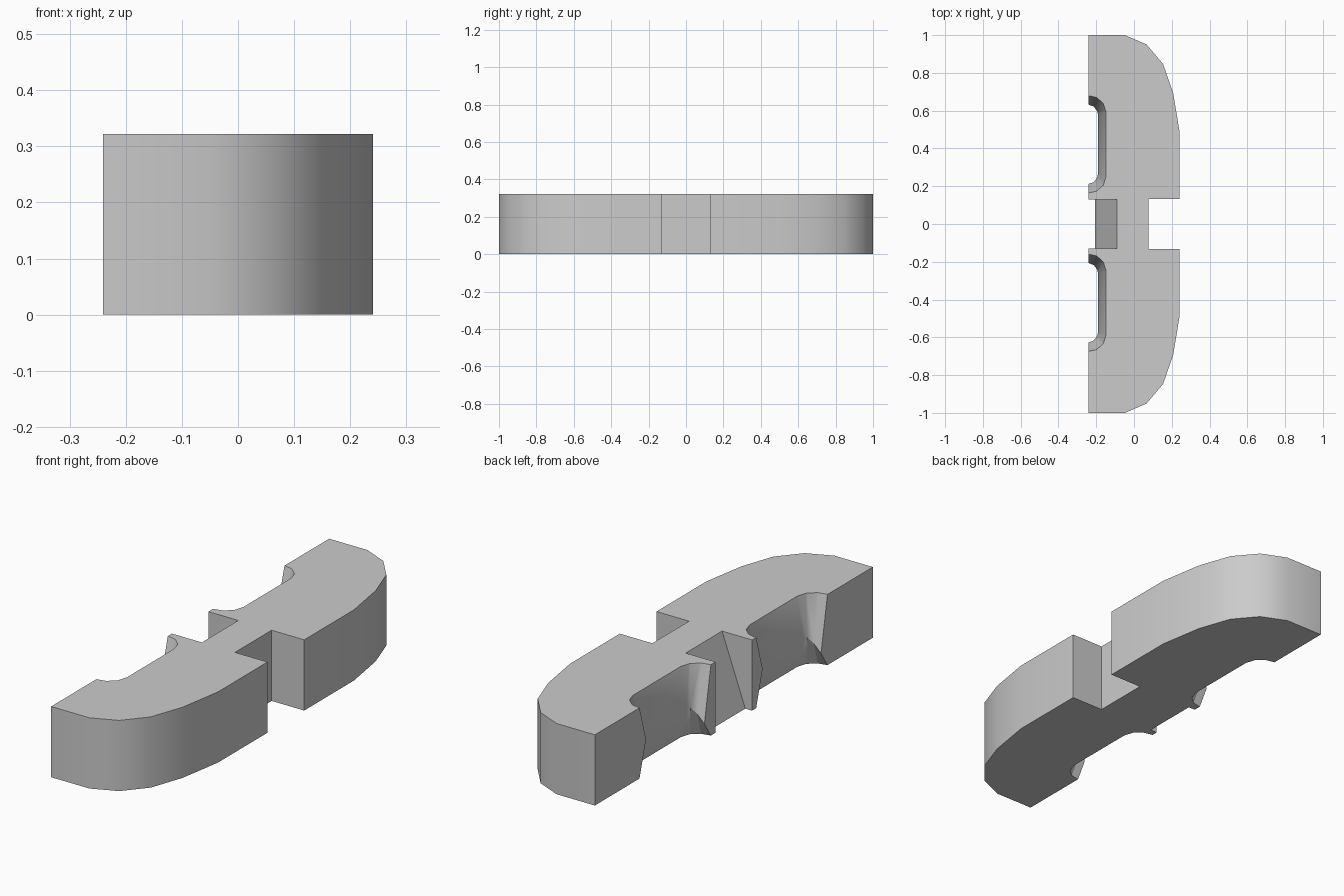
import bpy, bmesh, math

cube = bpy.data.objects.get("Cube")
if cube:
    bpy.data.objects.remove(cube, do_unlink=True)

HEIGHT = 0.322
MID = HEIGHT / 2

grey = bpy.data.materials.new("plain_grey")
grey.use_nodes = True
grey.diffuse_color = (0.6, 0.6, 0.6, 1)
grey.node_tree.nodes["Principled BSDF"].inputs["Base Color"].default_value = (0.6, 0.6, 0.6, 1)


def loft(name, rings):
    """Closed solid skinned through matching rings of points."""
    bm = bmesh.new()
    loops = [[bm.verts.new(p) for p in ring] for ring in rings]
    n = len(loops[0])
    for a, b in zip(loops, loops[1:]):
        for i in range(n):
            j = (i + 1) % n
            bm.faces.new((a[i], a[j], b[j], b[i]))
    bm.faces.new(loops[0])
    bm.faces.new(loops[-1])
    bmesh.ops.recalc_face_normals(bm, faces=bm.faces)
    mesh = bpy.data.meshes.new(name)
    bm.to_mesh(mesh)
    bm.free()
    mesh.materials.append(grey)
    obj = bpy.data.objects.new(name, mesh)
    bpy.context.collection.objects.link(obj)
    return obj


# Body: half outline mirrored front to back, with the square notch in the curved side
half = [(-0.241, 1), (-0.048, 1), (0.067, 0.95), (0.154, 0.847),
        (0.207, 0.695), (0.241, 0.49), (0.241, 0.132), (0.077, 0.132)]
outline = half + [(x, -y) for x, y in reversed(half)]
body = loft("curved_grip_body", [[(x, y, z) for x, y in outline] for z in (0, HEIGHT)])

cutters = []

# Sloped notch in the middle of the flat side
slope = [(-0.3, -0.0276), (-0.217, -0.0276), (-0.08, 0.3495), (-0.3, 0.3495)]
cutters.append(loft("sloped_notch_cutter", [[(x, y, z) for x, z in slope] for y in (-0.131, 0.131)]))

# Waisted pockets: wide at top and bottom, pinched along a ridge
wide = [(-0.3, 0.258), (-0.235, 0.257), (-0.197, 0.248), (-0.162, 0.217), (-0.148, 0.172)]
waist = [(-0.3, 0.21), (-0.241, 0.21), (-0.213, 0.2), (-0.195, 0.175), (-0.19, 0.155)]
ridge_drop = [0.09, 0.09, 0.05, 0.015, 0]


def pocket_ring(points, y0, z, drops):
    back = [(x, y0 + y, z) for x, y in points]
    front = [(x, y0 - y, z - d) for (x, y), d in zip(points, drops)]
    return back + front[::-1]


level = [0] * len(wide)
for label, y0 in (("back", 0.422), ("front", -0.417)):
    cutters.append(loft(label + "_pocket_cutter", [
        pocket_ring(wide, y0, -0.002, level),
        pocket_ring(waist, y0, MID, ridge_drop),
        pocket_ring(wide, y0, HEIGHT + 0.002, level)]))

for cutter in cutters:
    cutter.hide_render = True
    cutter.hide_viewport = True
    cut = body.modifiers.new(cutter.name, "BOOLEAN")
    cut.operation = "DIFFERENCE"
    cut.solver = "EXACT"
    cut.object = cutter

# Apply the cuts, then drop the helpers
bpy.context.view_layer.update()
graph = bpy.context.evaluated_depsgraph_get()
carved = bpy.data.meshes.new_from_object(body.evaluated_get(graph))
body.modifiers.clear()
body.data = carved
for cutter in cutters:
    bpy.data.objects.remove(cutter, do_unlink=True)

bpy.ops.object.select_all(action="DESELECT")
body.select_set(True)
bpy.context.view_layer.objects.active = body
bpy.ops.object.shade_smooth_by_angle(angle=math.radians(32))
